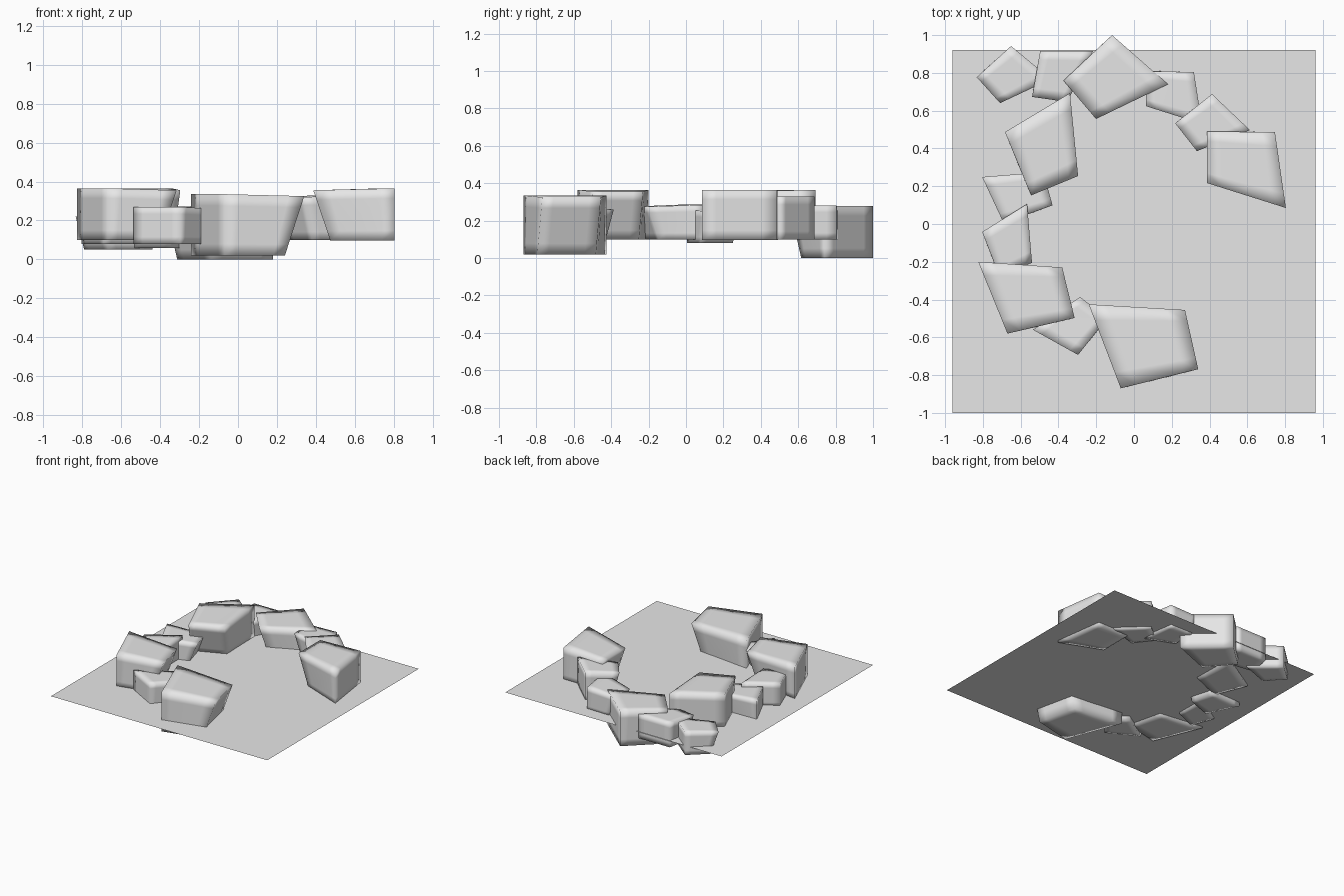
import bpy, bmesh
from mathutils import Vector

if "Cube" in bpy.data.objects:
    bpy.data.objects.remove(bpy.data.objects["Cube"])

grey = bpy.data.materials.new("plain_grey")
grey.diffuse_color = (0.8, 0.8, 0.8, 1)
grey.use_nodes = True
grey.node_tree.nodes["Principled BSDF"].inputs["Base Color"].default_value = grey.diffuse_color


def add_object(name, bm):
    mesh = bpy.data.meshes.new(name)
    bm.to_mesh(mesh)
    bm.free()
    mesh.materials.append(grey)
    obj = bpy.data.objects.new(name, mesh)
    bpy.context.collection.objects.link(obj)
    return obj


def stone(name, a, b, d, low, high):
    """Kite-shaped block: sharp corner a, neighbours b and d, undercut on the far side."""
    a = Vector(a)
    b, d = Vector(b) - a, Vector(d) - a
    c = 0.9 * b + 0.711 * d
    under = -0.22 * b + 0.075 * d
    bm = bmesh.new()
    bmesh.ops.create_cube(bm, size=1)
    # support loops near every edge keep corners sharp under smooth shading
    for axis in range(3):
        for offset in (-0.31, 0.31):
            point, normal = Vector(), Vector()
            point[axis], normal[axis] = offset, 1
            bmesh.ops.bisect_plane(bm, geom=bm.verts[:] + bm.edges[:] + bm.faces[:],
                                   plane_co=point, plane_no=normal)
    # bend the cube into the tapered kite
    for v in bm.verts:
        s, t, h = (k + 0.5 for k in v.co)
        p = a + s * (1 - t) * b + t * (1 - s) * d + s * t * c + s * (1 - h) * under
        v.co = (p.x, p.y, low + h * (high - 0.01 * s - low))
    bmesh.ops.recalc_face_normals(bm, faces=bm.faces[:])
    for f in bm.faces:
        f.smooth = True
    return add_object(name, bm)


# flat ground sheet
bm = bmesh.new()
corners = [(-0.96, -1), (0.96, -1), (0.96, 0.92), (-0.96, 0.92)]
bm.faces.new([bm.verts.new((x, y, 0.113)) for x, y in corners])
add_object("ground_sheet", bm)

# ring of stones: sharp corner, two neighbouring corners, bottom and top height
stones = [
    ((-0.24, -0.425), (0.27, -0.455), (-0.07, -0.87), 0.02, 0.335),
    ((-0.535, -0.56), (-0.286, -0.386), (-0.296, -0.693), 0.08, 0.27),
    ((-0.825, -0.20), (-0.38, -0.23), (-0.67, -0.58), 0.10, 0.365),
    ((-0.566, 0.106), (-0.54, -0.205), (-0.804, -0.042), 0.10, 0.285),
    ((-0.804, 0.249), (-0.48, 0.275), (-0.69, 0.005), 0.08, 0.26),
    ((-0.339, 0.693), (-0.296, 0.254), (-0.683, 0.487), 0.10, 0.365),
    ((-0.439, 0.767), (-0.709, 0.64), (-0.651, 0.942), 0.05, 0.23),
    ((-0.217, 0.915), (-0.354, 0.646), (-0.497, 0.915), 0.06, 0.25),
    ((0.18, 0.74), (-0.201, 0.556), (-0.116, 1.0), 0.0, 0.278),
    ((0.36, 0.53), (0.063, 0.624), (0.317, 0.804), 0.10, 0.28),
    ((0.614, 0.497), (0.333, 0.386), (0.413, 0.688), 0.10, 0.33),
    ((0.804, 0.085), (0.386, 0.217), (0.746, 0.487), 0.097, 0.365),
]
for i, params in enumerate(stones, 1):
    stone(f"stone_{i}", *params)
